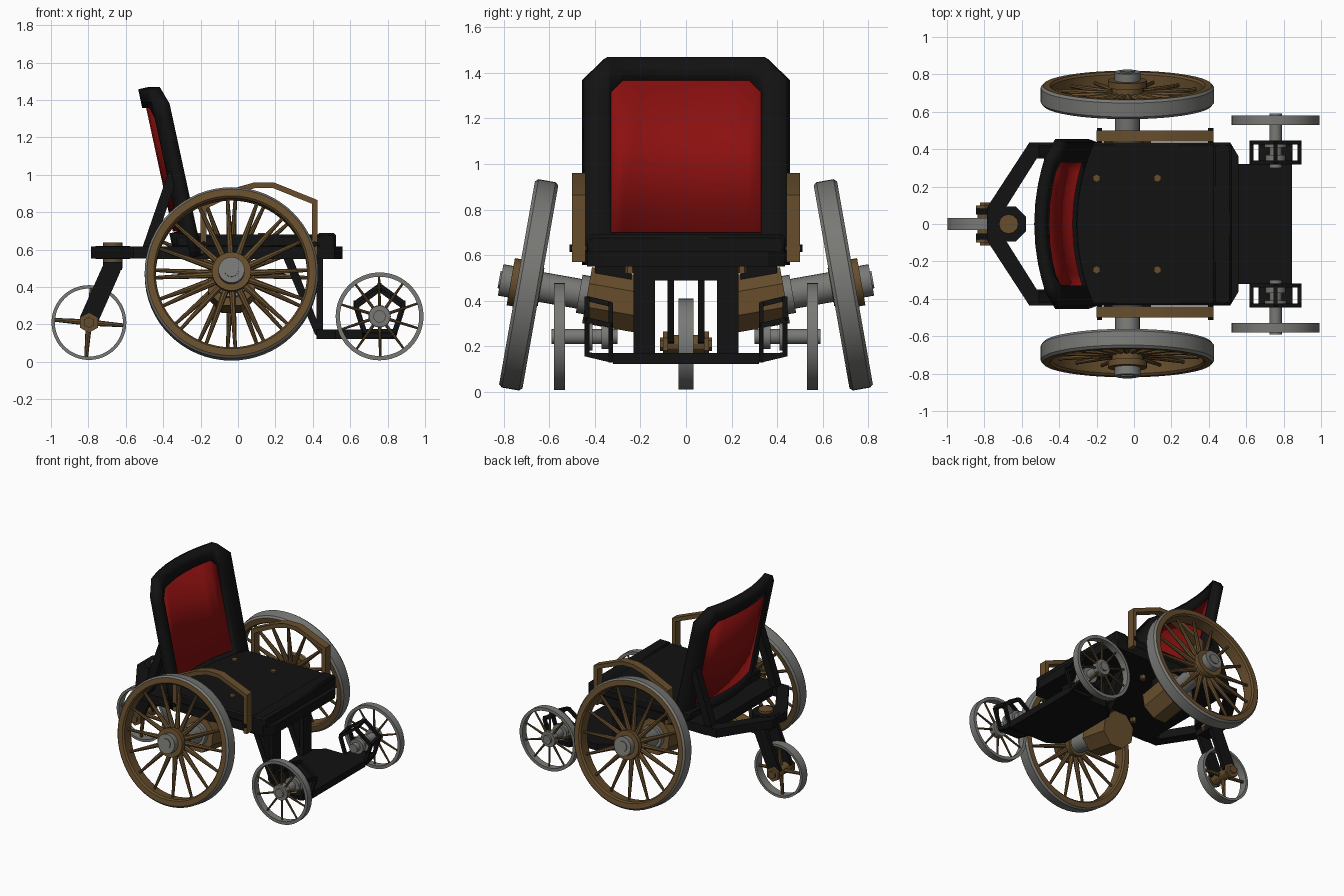
import bpy, bmesh, math
from mathutils import Vector, Matrix

if "Cube" in bpy.data.objects:
    bpy.data.objects.remove(bpy.data.objects["Cube"])

def material(name, col):
    m = bpy.data.materials.new(name)
    m.diffuse_color = (*col, 1)
    m.use_nodes = True
    m.node_tree.nodes["Principled BSDF"].inputs["Base Color"].default_value = m.diffuse_color
    return m

BLACK = material("black", (0.006, 0.006, 0.006))
BROWN = material("bronze brown", (0.135, 0.076, 0.026))
GRAY = material("metal gray", (0.19, 0.19, 0.18))
RED = material("red", (0.26, 0.005, 0.005))
Z = Vector((0, 0, 1))

def finish(name, bm, mats):
    bmesh.ops.recalc_face_normals(bm, faces=bm.faces)
    me = bpy.data.meshes.new(name)
    bm.to_mesh(me)
    bm.free()
    for m in mats:
        me.materials.append(m)
    ob = bpy.data.objects.new(name, me)
    bpy.context.collection.objects.link(ob)
    return ob

def aim(centre, axis):
    """Matrix that puts local z along axis at centre."""
    return Matrix.Translation(centre) @ Z.rotation_difference(Vector(axis).normalized()).to_matrix().to_4x4()

def add_rod(bm, p, q, r1, r2, n=12, turn=0.0):
    p, q = Vector(p), Vector(q)
    M = aim((p + q) / 2, q - p) @ Matrix.Rotation(turn, 4, 'Z')
    bmesh.ops.create_cone(bm, cap_ends=True, segments=n, radius1=r1, radius2=r2, depth=(q - p).length, matrix=M)

def rod(name, p, q, r, mat, n=16, turn=0.0):
    bm = bmesh.new()
    add_rod(bm, p, q, r, r, n, turn)
    return finish(name, bm, [mat])

def ring(name, prof, n, M, mats, rule=None):
    """Revolve a closed (radius, height) profile about local z."""
    bm = bmesh.new()
    k = len(prof)
    vs = [[bm.verts.new(M @ Vector((r * math.cos(a), r * math.sin(a), h))) for r, h in prof]
          for a in (2 * math.pi * i / n for i in range(n))]
    for i in range(n):
        for j in range(k):
            f = bm.faces.new((vs[i][j], vs[(i + 1) % n][j], vs[(i + 1) % n][(j + 1) % k], vs[i][(j + 1) % k]))
            f.material_index = rule(j) if rule else 0
    return finish(name, bm, mats)

def prism(name, pts, lo, hi, mat, plane='xy'):
    """Extrude an outline: xy outlines along z, xz outlines along y."""
    bm = bmesh.new()
    put = (lambda a, b, c: (a, b, c)) if plane == 'xy' else (lambda a, b, c: (a, c, b))
    A = [bm.verts.new(put(a, b, lo)) for a, b in pts]
    B = [bm.verts.new(put(a, b, hi)) for a, b in pts]
    bm.faces.new(A)
    bm.faces.new(B)
    for i in range(len(pts)):
        j = (i + 1) % len(pts)
        bm.faces.new((A[i], A[j], B[j], B[i]))
    return finish(name, bm, [mat])

def box(name, x0, x1, y0, y1, z0, z1, mat, bevel=0):
    ob = prism(name, [(x0, y0), (x1, y0), (x1, y1), (x0, y1)], z0, z1, mat)
    if bevel:
        b = ob.modifiers.new("bevel", 'BEVEL')
        b.width, b.segments = bevel, 1
    return ob

def spokes(name, M, n, r0, r1, t0, t1, mat, start=0.0):
    bm = bmesh.new()
    for i in range(n):
        a = start + 2 * math.pi * i / n
        d = Vector((math.cos(a), math.sin(a), 0))
        add_rod(bm, M @ (d * r0), M @ (d * r1), t0, t1, 8)
    return finish(name, bm, [mat])

def span(y0, y1, s):
    return sorted((y0 * s, y1 * s))

# seat and base plate
box("seat_cushion", -0.33, 0.47, -0.435, 0.435, 0.61, 0.68, BLACK, 0.012)
box("seat_front_lip", 0.42, 0.525, -0.435, 0.435, 0.59, 0.69, BLACK, 0.015)
prism("base_plate", [(-0.48, -0.435), (0.515, -0.435), (0.56, -0.36), (0.56, 0.36), (0.515, 0.435), (-0.48, 0.435)],
      0.55, 0.617, BLACK)
for x in (-0.2, 0.125):
    for y in (-0.245, 0.245):
        rod("seat_bolt", (x, y, 0.52), (x, y, 0.69), 0.022, BROWN, 6)

# curved, leaning backrest: grid of cells with the panel opening left out, then thickened
def back_point(y, z, push):
    return (-0.385 + 0.216 * (1.47 - z) - 0.09 * (1 - (y / 0.435) ** 2) - push, y, z)

def rows(y):
    a = abs(y)
    return [0.57, 0.70, 1.37 - min(max(0, a - 0.275), 0.055), 1.47 - max(0, a - 0.345)]

def back_part(name, mat, panel, push, thick):
    half = [0, 0.11, 0.2, 0.275, 0.33, 0.345, 0.435]
    ys = [-v for v in half[:0:-1]] + half
    bm = bmesh.new()
    V = [[bm.verts.new(back_point(y, z, push)) for z in rows(y)] for y in ys]
    for i in range(len(ys) - 1):
        inside = max(abs(ys[i]), abs(ys[i + 1])) <= 0.33
        for j in range(3):
            if (inside and j == 1) == panel:
                bm.faces.new((V[i][j], V[i + 1][j], V[i + 1][j + 1], V[i][j + 1]))
    bmesh.ops.delete(bm, geom=[v for v in bm.verts if not v.link_faces], context='VERTS')
    me = bpy.data.meshes.new(name)
    bm.to_mesh(me)
    bm.free()
    me.materials.append(mat)
    ob = bpy.data.objects.new(name, me)
    bpy.context.collection.objects.link(ob)
    s = ob.modifiers.new("thickness", 'SOLIDIFY')
    s.thickness, s.offset = thick, -1

back_part("backrest_frame", BLACK, False, 0, 0.06)
back_part("backrest_panel", RED, True, 0.02, 0.02)

tilt = math.radians(10)
for s in (-1, 1):
    # large cambered wheel
    axis = Vector((0, s * math.cos(tilt), math.sin(tilt)))
    c = Vector((-0.035, s * 0.69, 0.47))
    M = aim(c, axis)
    at = lambda h: c + axis * h
    ring("drive_wheel_rim", [(0.405, -0.04), (0.405, 0.04), (0.415, 0.052), (0.452, 0.052), (0.464, 0.038),
                             (0.464, -0.038), (0.452, -0.052), (0.415, -0.052)], 64, M, [BROWN, GRAY],
         lambda j: 1 if j in (3, 4, 5) else 0)
    spokes("drive_wheel_spokes", M, 16, 0.08, 0.412, 0.019, 0.009, BROWN, 0.05)
    rod("drive_wheel_hub", at(-0.055), at(0.05), 0.085, BROWN, 24)
    rod("drive_wheel_hub_plate", at(0.045), at(0.08), 0.105, BROWN, 24)
    rod("drive_wheel_cap", at(0.07), at(0.125), 0.07, GRAY, 24)
    rod("drive_wheel_cap_nut", at(0.12), at(0.132), 0.038, GRAY, 24)
    rod("drive_axle", at(-0.27), at(-0.05), 0.066, GRAY, 24)
    rod("drive_axle_flange", at(-0.265), at(-0.225), 0.085, GRAY, 24)
    rod("motor_housing", at(-0.49), at(-0.26), 0.135, BROWN, 8, math.pi / 8)
    y0, y1 = span(0.24, 0.40, s)
    box("motor_mount", -0.11, 0.04, y0, y1, 0.44, 0.56, BLACK)

    # armrest: bent flat bar with an outer and inner outline
    y0, y1 = span(0.44, 0.5, s)
    prism("armrest", [(-0.2, 0.58), (-0.2, 0.84), (0.0, 0.935), (0.09, 0.96), (0.19, 0.96), (0.425, 0.865),
                      (0.425, 0.57), (0.395, 0.57), (0.395, 0.845), (0.185, 0.93), (0.095, 0.93),
                      (0.01, 0.905), (-0.168, 0.82), (-0.168, 0.58)], y0, y1, BROWN, 'xz')
    for x in (-0.184, 0.41):
        rod("armrest_bolt", (x, s * 0.42, 0.63), (x, s * 0.512, 0.63), 0.016, BLACK, 6)

    # rear frame arm, back brace
    prism("rear_arm", [(x, y * s) for x, y in ((-0.46, 0.435), (-0.56, 0.435), (-0.785, 0.09), (-0.785, 0),
                                               (-0.69, 0), (-0.69, 0.08), (-0.52, 0.35), (-0.46, 0.35))],
          0.553, 0.617, BLACK)
    y0, y1 = span(0.36, 0.42, s)
    prism("back_brace", [(-0.515, 0.6), (-0.455, 0.6), (-0.32, 1.0), (-0.37, 1.02)], y0, y1, BLACK, 'xz')

    # footplate supports
    y0, y1 = span(0.135, 0.23, s)
    box("footplate_post", 0.42, 0.455, y0, y1, 0.13, 0.56, BLACK)
    prism("footplate_diagonal", [(0.24, 0.56), (0.29, 0.56), (0.45, 0.15), (0.43, 0.125), (0.41, 0.15)],
          y0, y1, BLACK, 'xz')

    # small front wheel
    c = Vector((0.757, s * 0.555, 0.243))
    M = aim(c, (0, 1, 0))
    ring("front_wheel_rim", [(0.212, -0.025), (0.212, 0.025), (0.235, 0.025), (0.235, -0.025)], 48, M, [GRAY])
    spokes("front_wheel_spokes", M, 10, 0.03, 0.218, 0.009, 0.006, BROWN, 0.3)
    for r, a, b in ((0.033, 0.30, 0.59), (0.058, 0.53, 0.575), (0.06, 0.41, 0.435), (0.055, 0.34, 0.37)):
        rod("front_axle_part", (0.757, s * a, 0.243), (0.757, s * b, 0.243), r, GRAY, 20)

    # five-sided open cage around the front axle
    bm = bmesh.new()
    rings = [[Vector((0.757 + 0.135 * math.sin(a), s * y, z + 0.135 * math.cos(a)))
              for a in (2 * math.pi * i / 5 for i in range(5))] for y, z in ((0.435, 0.275), (0.33, 0.25))]
    for i in range(5):
        for r in rings:
            add_rod(bm, r[i], r[(i + 1) % 5], 0.015, 0.015, 4, math.pi / 4)
        add_rod(bm, rings[0][i], rings[1][i], 0.016, 0.016, 4, math.pi / 4)
    finish("axle_cage", bm, [BLACK])
    y0, y1 = span(0.30, 0.445, s)
    box("cage_foot", 0.67, 0.845, y0, y1, 0.155, 0.172, BLACK)

    # rear caster fork arm
    y0, y1 = span(0.052, 0.082, s)
    prism("caster_fork", [(-0.72, 0.52), (-0.62, 0.52), (-0.63, 0.48), (-0.745, 0.22), (-0.80, 0.19), (-0.845, 0.24)],
          y0, y1, BLACK, 'xz')
    rod("caster_hub_plate", (-0.797, s * 0.08, 0.21), (-0.797, s * 0.1, 0.21), 0.055, BROWN, 6)
    rod("caster_bolt", (-0.797, s * 0.09, 0.21), (-0.797, s * 0.115, 0.21), 0.03, BROWN, 6)

# footplate
box("footplate_beam", 0.42, 0.455, -0.23, 0.23, 0.49, 0.56, BLACK)
prism("footplate", [(0.42, -0.24), (0.52, -0.32), (0.845, -0.32), (0.845, 0.32), (0.52, 0.32), (0.42, 0.24)],
      0.122, 0.172, BLACK)

# rear caster
rod("caster_collar", (-0.67, 0, 0.55), (-0.67, 0, 0.62), 0.1, BLACK, 8, math.pi / 8)
rod("caster_pivot", (-0.67, 0, 0.5), (-0.67, 0, 0.638), 0.052, BROWN, 12)
box("caster_crown", -0.72, -0.62, -0.082, 0.082, 0.49, 0.535, BLACK)
M = aim((-0.797, 0, 0.21), (0, 1, 0))
ring("caster_rim", [(0.182, -0.032), (0.182, 0.032), (0.2, 0.032), (0.2, -0.032)], 48, M, [GRAY])
spokes("caster_spokes", M, 4, 0.03, 0.188, 0.016, 0.01, BROWN, 0.08)
rod("caster_axle", (-0.797, -0.08, 0.21), (-0.797, 0.08, 0.21), 0.04, BROWN, 12)

# smooth round parts, keep edges sharp
for ob in bpy.context.scene.objects:
    ob.select_set(True)
    bpy.context.view_layer.objects.active = ob
bpy.ops.object.shade_smooth_by_angle(angle=math.radians(30))
